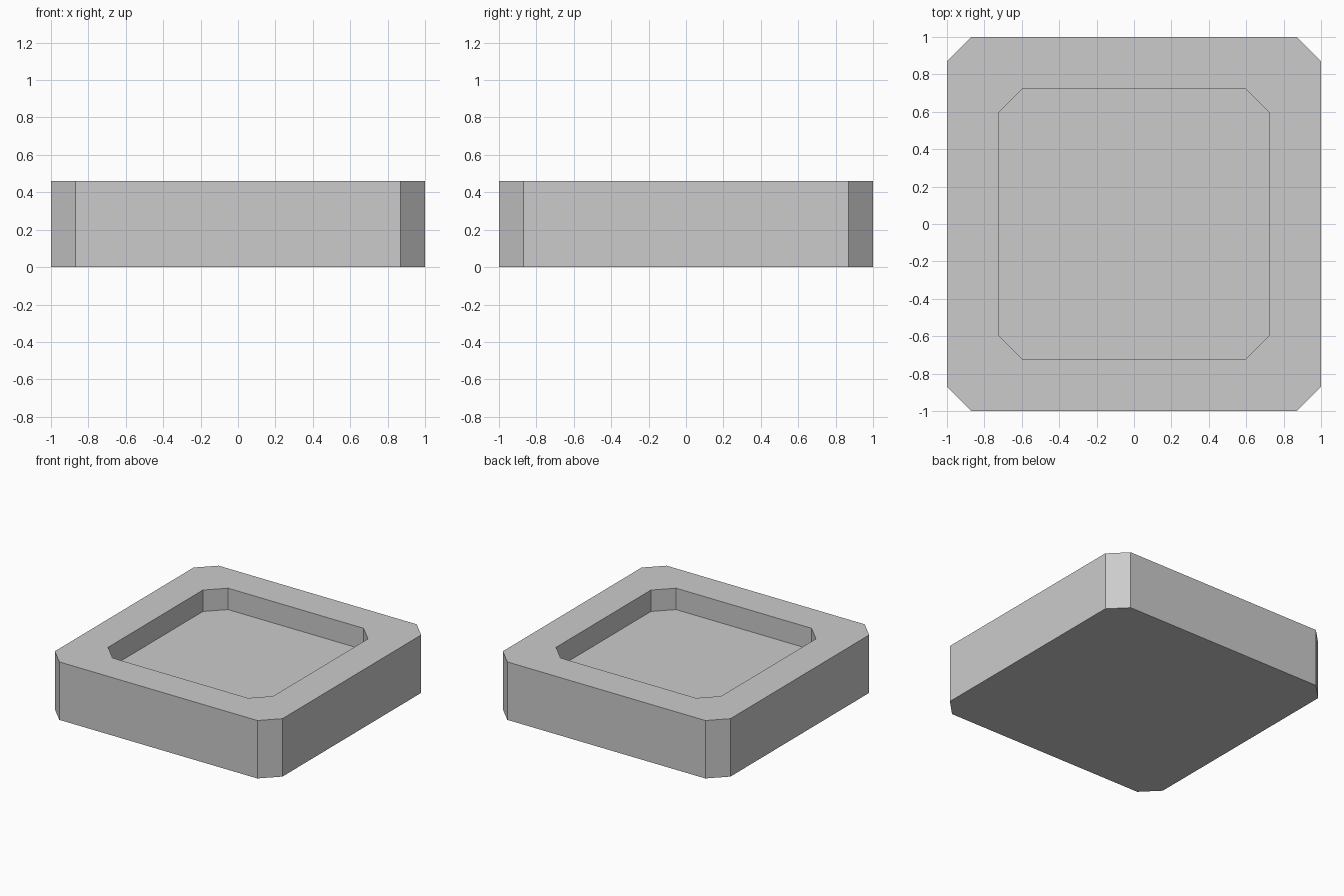
import bpy
import bmesh

cube = bpy.data.objects.get("Cube")
if cube:
    bpy.data.objects.remove(cube, do_unlink=True)

CUT = 0.13      # corner chamfer, same on rim and recess
HEIGHT = 0.46
FLOOR = 0.29    # height of the recess floor

grey = bpy.data.materials.new("light_grey")
grey.use_nodes = True
colour = (0.6, 0.6, 0.6, 1)
grey.diffuse_color = colour
grey.node_tree.nodes["Principled BSDF"].inputs["Base Color"].default_value = colour


def ring(bm, half, z):
    """Square with cut corners, counter-clockwise from above."""
    a, b = half, half - CUT
    points = [(a, -b), (a, b), (b, a), (-b, a), (-a, b), (-a, -b), (-b, -a), (b, -a)]
    return [bm.verts.new((x, y, z)) for x, y in points]


# Tray: outer wall, flat rim, recess wall, joined ring by ring
bm = bmesh.new()
rings = [ring(bm, half, z) for half, z in
         ((1, 0), (1, HEIGHT), (0.725, HEIGHT), (0.725, FLOOR))]
for low, high in zip(rings, rings[1:]):
    for i in range(8):
        j = (i + 1) % 8
        bm.faces.new((low[i], low[j], high[j], high[i]))

# Underside and recess floor
bm.faces.new(rings[0][::-1])
bm.faces.new(rings[-1])
bmesh.ops.recalc_face_normals(bm, faces=bm.faces)

mesh = bpy.data.meshes.new("tray")
bm.to_mesh(mesh)
bm.free()
mesh.materials.append(grey)
bpy.context.collection.objects.link(bpy.data.objects.new("recessed_tray", mesh))
